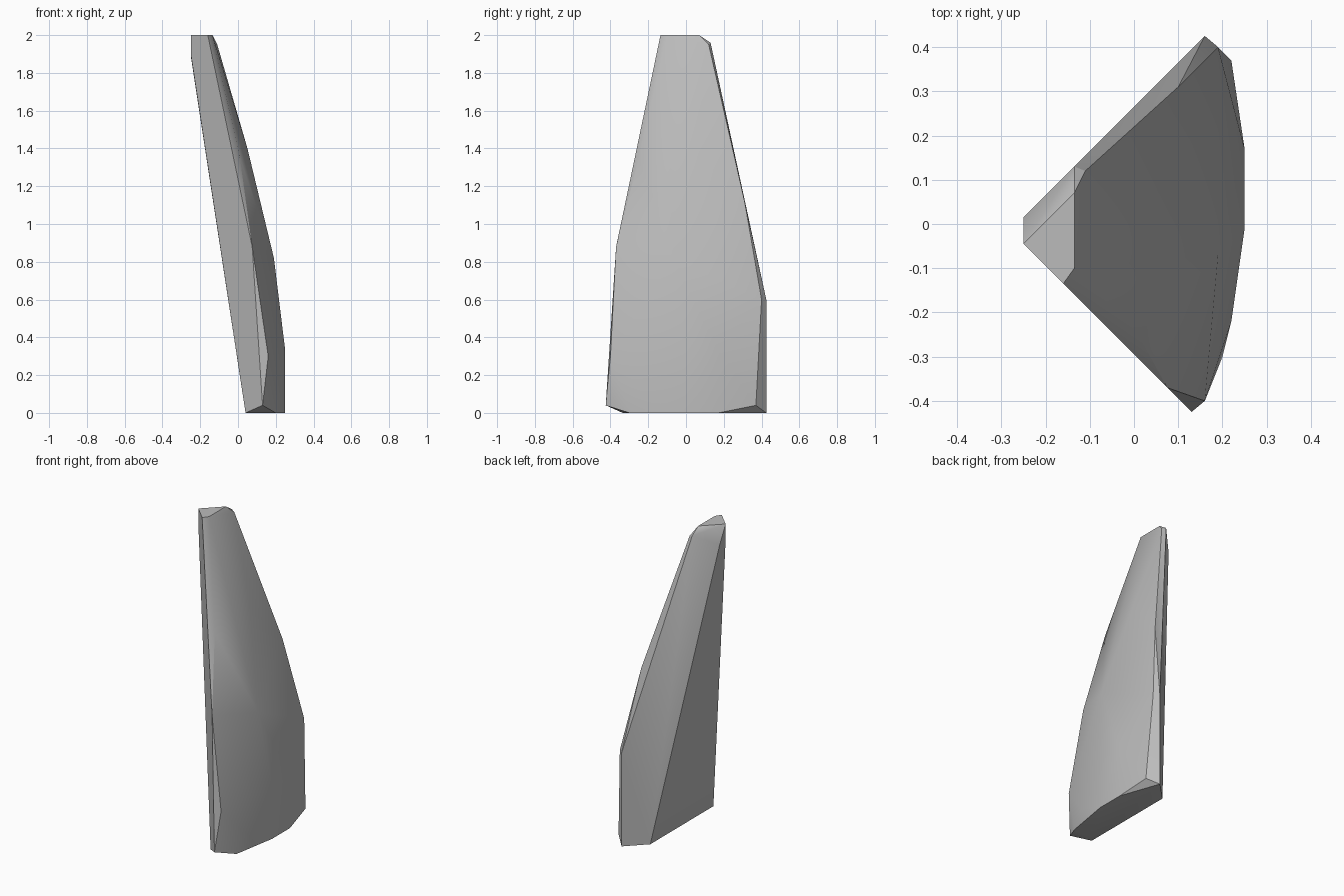
import bpy
import bmesh
import math

cube = bpy.data.objects.get("Cube")
if cube:
    bpy.data.objects.remove(cube, do_unlink=True)

# Stone colour
stone = bpy.data.materials.new("grey_stone")
stone.use_nodes = True
colour = (0.5, 0.5, 0.5, 1)
stone.diffuse_color = colour
stone.node_tree.nodes["Principled BSDF"].inputs["Base Color"].default_value = colour

# Corners of the leaning wedge, grouped by part
slanted_back = [(-.25, -.045, 1.9), (-.25, .015, 1.89), (.04, -.335, 0), (.04, .305, 0)]
flat_tip = [(-.25, -.045, 2), (-.16, -.135, 2), (-.135, -.1, 2), (-.135, .07, 2),
            (-.135, .13, 1.96), (-.11, .12, 1.95)]
front_edge = [(.01, -.25, 1.35), (.075, -.37, .88), (.16, -.4, .3), (.13, -.425, .04)]
rear_edge = [(.1, .31, 1.12), (.16, .425, .6), (.19, .4, .6), (.22, .37, .04), (.16, .425, 0)]
outer_bulge = [(.05, .05, 1.4), (.19, -.07, .82), (.25, -.01, .33), (.25, .17, .33),
               (.22, -.22, .1)]
base = [(.2, -.3, 0), (.25, -.01, 0), (.25, .17, 0)]

# Wrap the corners in one convex chipped stone
bm = bmesh.new()
for point in slanted_back + flat_tip + front_edge + rear_edge + outer_bulge + base:
    bm.verts.new(point)
hull = bmesh.ops.convex_hull(bm, input=bm.verts)
loose = {v for v in hull["geom_interior"] + hull["geom_unused"]
         if isinstance(v, bmesh.types.BMVert)}
bmesh.ops.delete(bm, geom=list(loose), context='VERTS')
bmesh.ops.dissolve_limit(bm, angle_limit=math.radians(1.5), verts=bm.verts, edges=bm.edges)
bmesh.ops.recalc_face_normals(bm, faces=bm.faces)

mesh = bpy.data.meshes.new("stone_shard")
bm.to_mesh(mesh)
bm.free()
mesh.materials.append(stone)
shard = bpy.data.objects.new("stone_shard", mesh)
bpy.context.collection.objects.link(shard)

# Soft outer bulge, crisp chipped edges
bpy.context.view_layer.objects.active = shard
shard.select_set(True)
bpy.ops.object.shade_smooth_by_angle(angle=math.radians(30))
